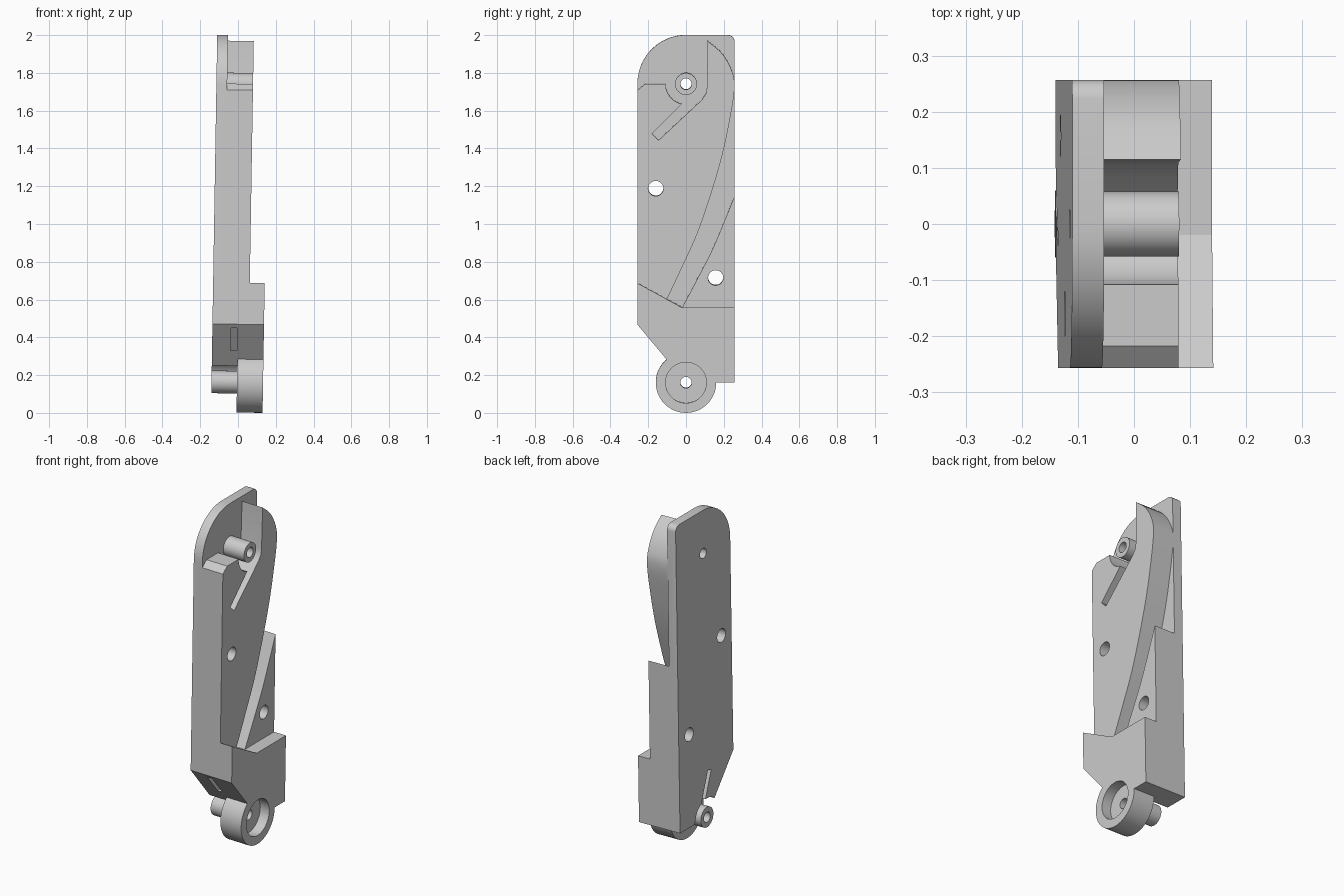
import bpy, bmesh
from math import sin, cos, pi, radians
from mathutils import Matrix, Vector

if "Cube" in bpy.data.objects:
    bpy.data.objects.remove(bpy.data.objects["Cube"], do_unlink=True)

grey = bpy.data.materials.new("light grey")
grey.use_nodes = True
grey.diffuse_color = (0.6, 0.6, 0.6, 1)
grey.node_tree.nodes["Principled BSDF"].inputs["Base Color"].default_value = (0.6, 0.6, 0.6, 1)

BACK, FLOOR, FACE, FRONT, MID = -0.128, -0.071, 0.066, 0.145, 0.007
HALF = 0.257
TOP_PIVOT, LOW_PIVOT = (0, 1.743), (0, 0.163)


def arc(centre, r, a0, a1, n=16):
    """Points on an arc in the side plane, angles in degrees."""
    steps = [radians(a0 + (a1 - a0) * i / n) for i in range(n + 1)]
    return [(centre[0] + r * cos(a), centre[1] + r * sin(a)) for a in steps]


def smooth(points, n=6):
    """Smooth curve through the given points."""
    p = [Vector(q) for q in [points[0]] + points + [points[-1]]]
    out = []
    for a, b, c, d in zip(p, p[1:], p[2:], p[3:]):
        for i in range(n):
            t = i / n
            out.append(tuple(0.5 * (2 * b + (c - a) * t + (2 * a - 5 * b + 4 * c - d) * t * t
                                    + (3 * b - a - 3 * c + d) * t ** 3)))
    return out + [points[-1]]


def prism(name, profile, x0, x1):
    """Extrude a (y, z) profile from x0 to x1."""
    bm = bmesh.new()
    face = bm.faces.new([bm.verts.new((x0, y, z)) for y, z in profile])
    new = bmesh.ops.extrude_face_region(bm, geom=[face])["geom"]
    bmesh.ops.translate(bm, vec=(x1 - x0, 0, 0),
                        verts=[v for v in new if isinstance(v, bmesh.types.BMVert)])
    bmesh.ops.recalc_face_normals(bm, faces=bm.faces)
    mesh = bpy.data.meshes.new(name)
    bm.to_mesh(mesh)
    bm.free()
    mesh.materials.append(grey)
    ob = bpy.data.objects.new(name, mesh)
    bpy.context.collection.objects.link(ob)
    return ob


def disc(name, centre, r, x0, x1):
    return prism(name, arc(centre, r, 0, 360, 48)[:-1], x0, x1)


def combine(target, tool, operation):
    """Apply a boolean and discard the tool."""
    mod = target.modifiers.new("boolean", "BOOLEAN")
    mod.operation, mod.solver, mod.object = operation, "EXACT", tool
    graph = bpy.context.evaluated_depsgraph_get()
    mesh = bpy.data.meshes.new_from_object(target.evaluated_get(graph))
    target.modifiers.clear()
    target.data = mesh
    bpy.data.objects.remove(tool, do_unlink=True)


# Backing plate with rounded top corners
plate_profile = ([(-HALF, 0.5)] + arc(TOP_PIVOT, HALF, 180, 90)
                 + arc((HALF - 0.035, 1.965), 0.035, 90, 0, 6) + [(HALF, 0.5)])
housing = prism("link_housing", plate_profile, BACK, FLOOR)

# Raised body with spring slot, pivot pocket and curved rear edge
rear_edge = smooth([(0.115, 1.97), (0.19, 1.905), (0.24, 1.82), (HALF, 1.73), (0.235, 1.57),
                    (0.18, 1.32), (0.075, 0.99), (-0.02, 0.775), (-0.1, 0.605)])
body_profile = ([(-HALF, 0.55), (-HALF, 1.71), (-0.217, 1.743)]
                + arc(TOP_PIVOT, 0.108, 180, 258, 10)
                + [(-0.18, 1.48), (-0.145, 1.445), (0.085, 1.66), (0.105, 1.69), (0.11, 1.72)]
                + rear_edge + [(-0.1, 0.55)])

# Rear wedge beyond the curved channel
wedge_profile = (smooth([(-0.02, 0.56), (0.07, 0.73), (0.15, 0.89), (HALF, 1.15)])
                 + [(HALF, 0.5), (-0.02, 0.5)])

# Thick base block
base_profile = [(-HALF, 0.47), (-HALF, 0.69), (-0.02, 0.56), (HALF, 0.56),
                (HALF, 0.163), (0, 0.163)]

solids = [
    prism("body", body_profile, FLOOR - 0.02, FACE),
    prism("wedge", wedge_profile, FLOOR - 0.02, FACE),
    prism("base", base_profile, BACK, FRONT),
]
for part in solids:
    combine(housing, part, "UNION")

# Rear clearance pocket and spring slots in the base
rear_slot = [(0.06, 0.24), (-0.015, 0.44), (-0.045, 0.43), (0.03, 0.23)]
front_slot = [(-0.28, 0.45), (-0.2, 0.45), (-0.1, 0.33), (-0.2, 0.33)]
for cutter in [disc("pocket", LOW_PIVOT, 0.113, -0.3, MID),
               prism("rear_slot", rear_slot, -0.3, MID),
               prism("front_slot", front_slot, -0.03, 0.003)]:
    combine(housing, cutter, "DIFFERENCE")

# Pivot pins and lower knuckle
for part in [disc("knuckle", LOW_PIVOT, 0.16, MID, FRONT),
             disc("lower_pin", LOW_PIVOT, 0.06, BACK, MID + 0.02),
             disc("upper_pin", TOP_PIVOT, 0.058, FLOOR - 0.02, FACE)]:
    combine(housing, part, "UNION")

# Knuckle recess and all through holes
holes = [disc("recess", LOW_PIVOT, 0.108, FRONT - 0.06, 0.3)]
for centre, r in [(TOP_PIVOT, 0.03), (LOW_PIVOT, 0.03), ((-0.16, 1.19), 0.04), ((0.157, 0.717), 0.04)]:
    holes.append(disc("hole", centre, r, -0.3, 0.3))
for cutter in holes:
    combine(housing, cutter, "DIFFERENCE")

# Slight sideways lean, then rest on the ground
housing.data.transform(Matrix.Translation((0, 0, 1)) @ Matrix.Rotation(0.0165, 4, "Y")
                       @ Matrix.Translation((0, 0, -1)))
low = min(v.co.z for v in housing.data.vertices)
mid_x = (min(v.co.x for v in housing.data.vertices) + max(v.co.x for v in housing.data.vertices)) / 2
housing.data.transform(Matrix.Translation((-mid_x, 0, -low)))

bpy.ops.object.select_all(action="DESELECT")
housing.select_set(True)
bpy.context.view_layer.objects.active = housing
bpy.ops.object.shade_smooth_by_angle(angle=radians(25))
